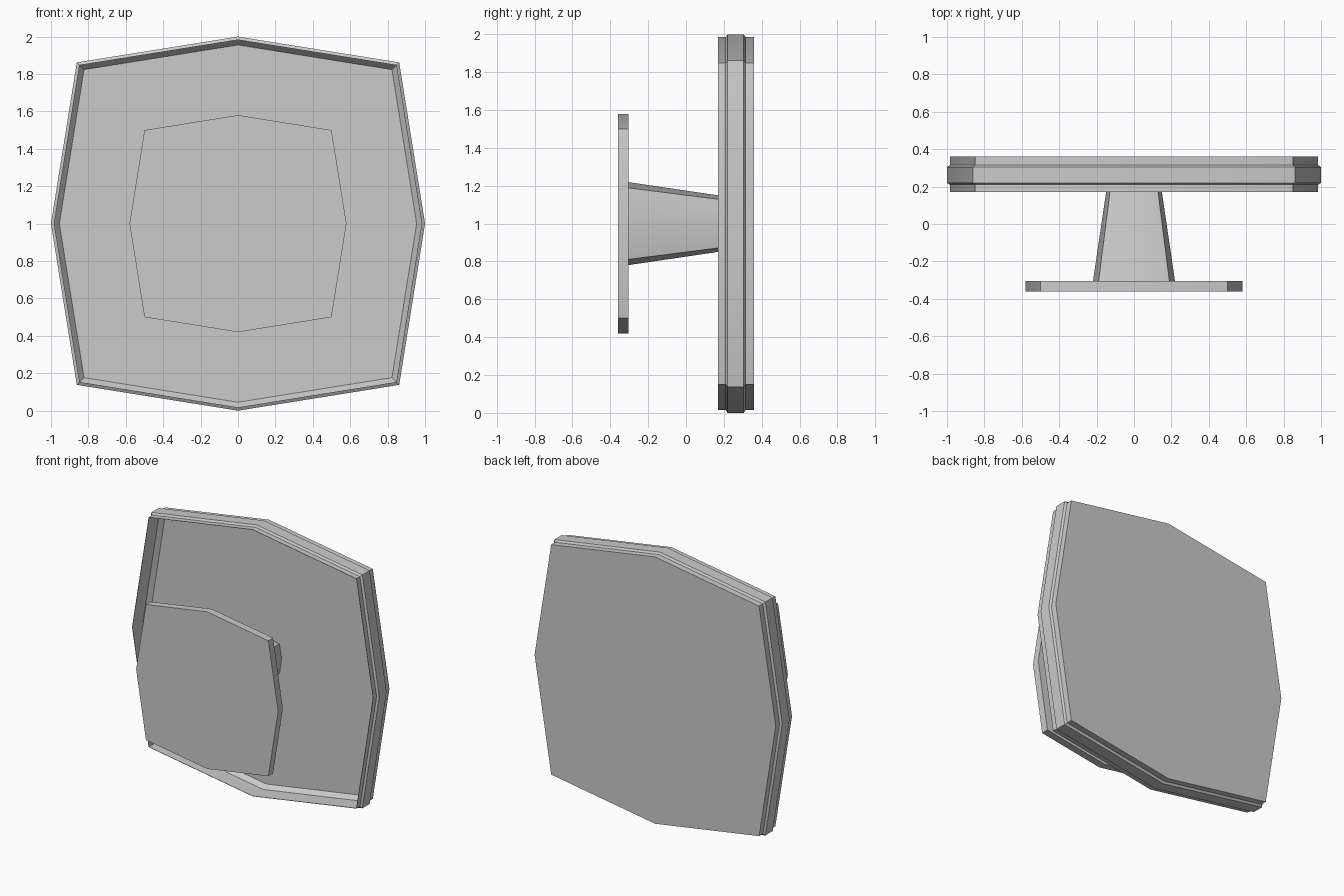
import bpy
import bmesh
import math

cube = bpy.data.objects.get("Cube")
if cube:
    bpy.data.objects.remove(cube, do_unlink=True)

grey = bpy.data.materials.new("plain_grey")
grey.use_nodes = True
colour = (0.6, 0.6, 0.6, 1)
grey.diffuse_color = colour
grey.node_tree.nodes["Principled BSDF"].inputs["Base Color"].default_value = colour

CORNER = 0.862 * math.sqrt(2)   # corner reach relative to the side midpoints
CENTRE_Z = 1.0


def bulged_square(bm, y, radius):
    """Ring of eight vertices shaped like a square with outward-bent sides."""
    ring = []
    for i in range(8):
        reach = radius * (CORNER if i % 2 else 1)
        a = i * math.pi / 4
        ring.append(bm.verts.new((reach * math.cos(a), y, CENTRE_Z + reach * math.sin(a))))
    return ring


def loft(name, profile):
    """Closed solid through bulged squares given as (y, radius)."""
    bm = bmesh.new()
    rings = [bulged_square(bm, y, r) for y, r in profile]
    for a, b in zip(rings, rings[1:]):
        for i in range(8):
            j = (i + 1) % 8
            bm.faces.new((a[i], a[j], b[j], b[i]))
    bm.faces.new(rings[0])
    bm.faces.new(rings[-1])
    bmesh.ops.recalc_face_normals(bm, faces=bm.faces)
    mesh = bpy.data.meshes.new(name)
    bm.to_mesh(mesh)
    bm.free()
    mesh.materials.append(grey)
    obj = bpy.data.objects.new(name, mesh)
    bpy.context.collection.objects.link(obj)
    bpy.ops.object.select_all(action="DESELECT")
    obj.select_set(True)
    bpy.context.view_layer.objects.active = obj
    bpy.ops.object.shade_smooth_by_angle(angle=math.radians(30))
    return obj


# Hollow tray: floor, chamfer, inner wall, thin lip, raised outer band, back
loft("tray", [(0.33, 0.955), (0.295, 0.982), (0.17, 0.982), (0.17, 0.985),
              (0.21, 0.985), (0.22, 1.0), (0.305, 1.0), (0.315, 0.985),
              (0.36, 0.985)])

# Tapered stem running from the front plate to the tray floor
loft("stem", [(-0.31, 0.22), (0.335, 0.125)])

# Small front plate
loft("front_plate", [(-0.36, 0.58), (-0.305, 0.58)])
